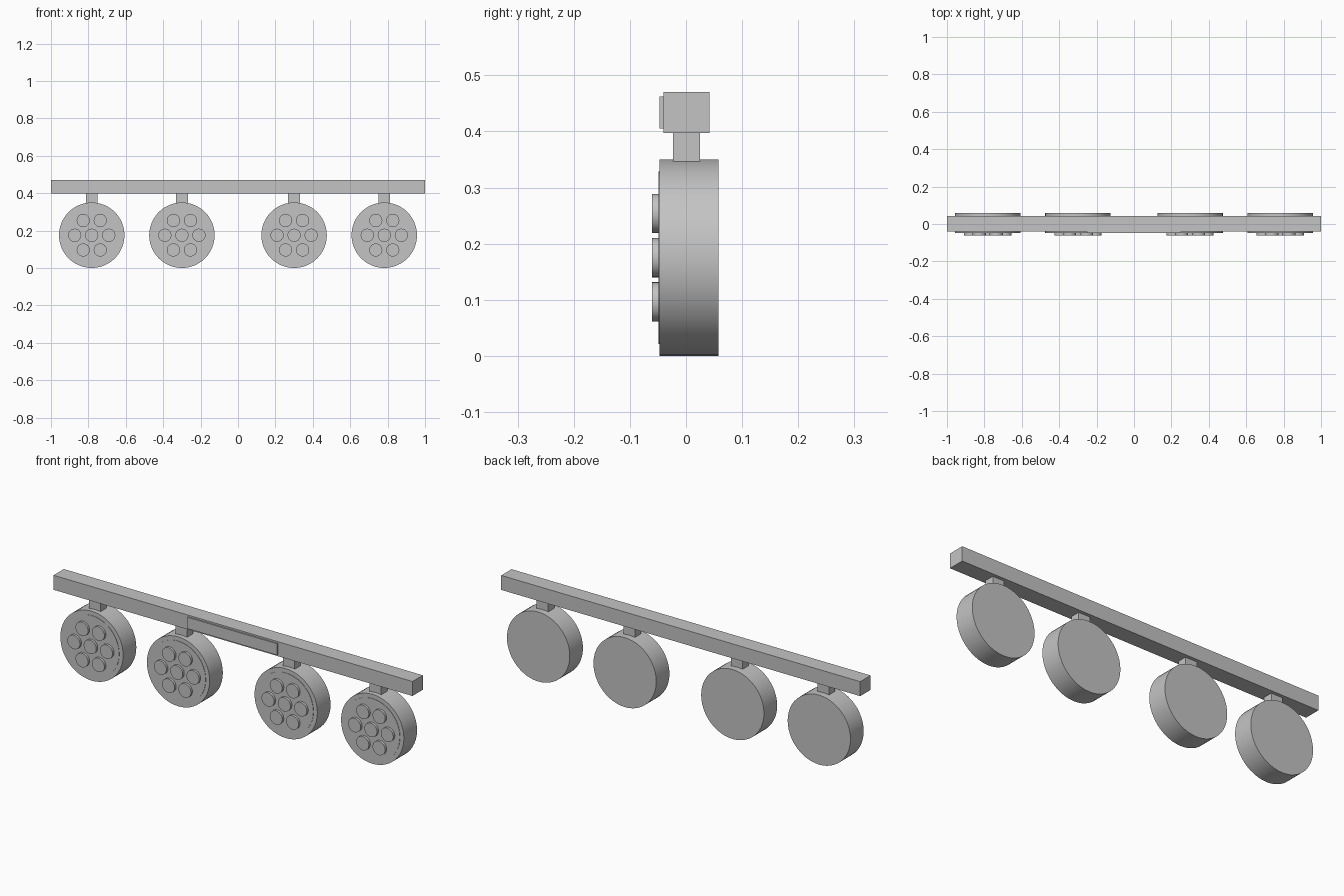
import bpy, math
from mathutils import Vector

if "Cube" in bpy.data.objects:
    bpy.data.objects.remove(bpy.data.objects["Cube"], do_unlink=True)

# Single grey finish
grey = bpy.data.materials.new("light_grey")
grey.use_nodes = True
colour = (0.55, 0.55, 0.55, 1)
grey.diffuse_color = colour
grey.node_tree.nodes["Principled BSDF"].inputs["Base Color"].default_value = colour


def box(name, low, high):
    low, high = Vector(low), Vector(high)
    bpy.ops.mesh.primitive_cube_add(size=1, location=(low + high) / 2)
    ob = bpy.context.object
    ob.name = name
    ob.scale = high - low
    bpy.ops.object.transform_apply(location=False, rotation=False, scale=True)
    ob.data.materials.append(grey)


def disc(name, x, z, radius, front, back, sides):
    """Cylinder lying along y."""
    bpy.ops.mesh.primitive_cylinder_add(
        vertices=sides, radius=radius, depth=back - front,
        location=(x, (front + back) / 2, z), rotation=(math.pi / 2, 0, 0))
    ob = bpy.context.object
    ob.name = name
    ob.data.materials.append(grey)
    bpy.ops.object.shade_smooth_by_angle(angle=math.radians(35))


# Mounting bar and its front plate
box("mounting_bar", (-1, -0.04, 0.397), (1, 0.042, 0.47))
box("front_plate", (-0.25, -0.047, 0.405), (0.25, -0.039, 0.462))

# Four round lamps, each hung from a short bracket
CENTRE_Z = 0.175
for side, sign in (("right", -1), ("left", 1)):
    for place, distance in (("outer", 0.782), ("inner", 0.3)):
        x = sign * distance
        tag = f"{side}_{place}"
        box(f"{tag}_bracket", (x - 0.032, -0.023, 0.335), (x + 0.032, 0.025, 0.398))
        disc(f"{tag}_lamp_body", x, CENTRE_Z, 0.175, -0.047, 0.058, 48)
        disc(f"{tag}_lamp_face", x, CENTRE_Z, 0.154, -0.049, -0.04, 48)

        # One central bulb with six around it
        disc(f"{tag}_centre_bulb", x, CENTRE_Z, 0.035, -0.061, -0.045, 32)
        for i in range(6):
            a = i * math.pi / 3
            disc(f"{tag}_ring_bulb_{i + 1}", x + 0.091 * math.cos(a),
                 CENTRE_Z + 0.091 * math.sin(a), 0.035, -0.061, -0.045, 32)
